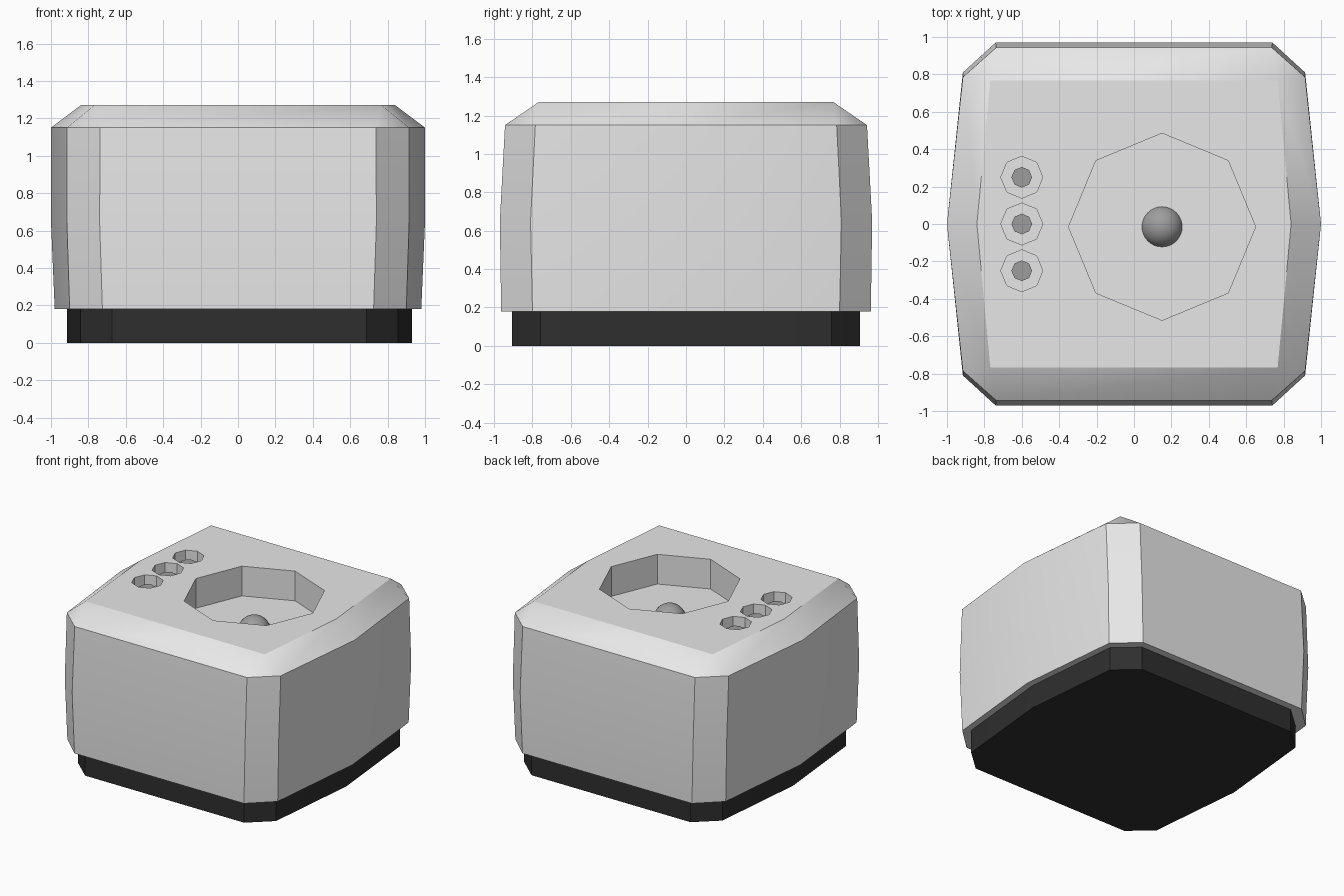
import bpy, bmesh, math

if "Cube" in bpy.data.objects:
    bpy.data.objects.remove(bpy.data.objects["Cube"])


def material(name, v):
    m = bpy.data.materials.new(name)
    m.diffuse_color = (v, v, v, 1)
    m.use_nodes = True
    m.node_tree.nodes["Principled BSDF"].inputs["Base Color"].default_value = m.diffuse_color
    return m


SHELL = material("light grey", 0.8)
BASE = material("near black", 0.028)
KNOB = material("mid grey", 0.34)


def make_object(name, bm, mat):
    bmesh.ops.remove_doubles(bm, verts=bm.verts, dist=1e-5)
    bmesh.ops.recalc_face_normals(bm, faces=bm.faces)
    me = bpy.data.meshes.new(name)
    bm.to_mesh(me)
    bm.free()
    me.materials.append(mat)
    ob = bpy.data.objects.new(name, me)
    bpy.context.collection.objects.link(ob)
    return ob


def smooth(ob, degrees=30):
    bpy.ops.object.select_all(action='DESELECT')
    ob.select_set(True)
    bpy.context.view_layer.objects.active = ob
    bpy.ops.object.shade_smooth_by_angle(angle=math.radians(degrees))


def outline(mid, side, front):
    """Ten-sided plan: bulged sides (mid), chamfered corners (side, front)."""
    (sx, sy), (fx, fy) = side, front
    return [(mid, 0), (sx, sy), (fx, fy), (-fx, fy), (-sx, sy),
            (-mid, 0), (-sx, -sy), (-fx, -fy), (fx, -fy), (sx, -sy)]


def loft(name, rings, mat, dx=0.0):
    bm = bmesh.new()
    loops = [[bm.verts.new((x + dx, y, z)) for x, y in outline(*plan)]
             for z, plan in rings]
    for a, b in zip(loops, loops[1:]):
        for i in range(len(a)):
            j = (i + 1) % len(a)
            bm.faces.new((a[i], a[j], b[j], b[i]))
    bm.faces.new(loops[0][::-1])
    bm.faces.new(loops[-1])
    return make_object(name, bm, mat)


def add_prism(bm, x, y, r, z0, z1, n=8):
    ring = [(x + r * math.cos(2 * math.pi * i / n),
             y + r * math.sin(2 * math.pi * i / n)) for i in range(n)]
    lo = [bm.verts.new((px, py, z0)) for px, py in ring]
    hi = [bm.verts.new((px, py, z1)) for px, py in ring]
    for i in range(n):
        j = (i + 1) % n
        bm.faces.new((lo[i], lo[j], hi[j], hi[i]))
    bm.faces.new(lo[::-1])
    bm.faces.new(hi)


TOP = 1.27
FLOOR = 1.04
CENTRE = (0.15, -0.015)
SOCKETS = [(-0.6, y) for y in (-0.25, 0.0, 0.25)]

# Main shell with chamfered top (the corner narrows to a point at the top)
shell = loft("shell", [
    (0.18, (0.98, (0.90, 0.80), (0.725, 0.963))),
    (0.65, (1.00, (0.915, 0.81), (0.74, 0.97))),
    (1.15, (1.00, (0.915, 0.785), (0.737, 0.943))),
    (TOP, (0.84, (0.768, 0.768), (0.768, 0.768))),
], SHELL)

# Octagonal dish and three small sockets cut into the top
bm = bmesh.new()
add_prism(bm, *CENTRE, 0.5, FLOOR, TOP + 0.2)
for x, y in SOCKETS:
    add_prism(bm, x, y, 0.112, 1.19, TOP + 0.2)
cutter = make_object("recess_cutter", bm, SHELL)
cutter.hide_render = True
mod = shell.modifiers.new("recesses", 'BOOLEAN')
mod.operation = 'DIFFERENCE'
mod.solver = 'EXACT'
mod.object = cutter
bpy.context.view_layer.objects.active = shell
bpy.ops.object.modifier_apply(modifier=mod.name)
bpy.data.objects.remove(cutter)
smooth(shell)

# Dark inset base
base = loft("base", [(z, (0.922, (0.848, 0.757), (0.68, 0.907)))
                     for z in (0.0, 0.18)], BASE, dx=0.007)
smooth(base)

# Pegs in the sockets
for i, (x, y) in enumerate(SOCKETS):
    bm = bmesh.new()
    add_prism(bm, x, y, 0.055, 1.19, 1.225)
    make_object(f"peg_{i + 1}", bm, KNOB)

# Ball sunk in the dish floor
bm = bmesh.new()
bmesh.ops.create_uvsphere(bm, u_segments=32, v_segments=16, radius=0.115)
ball = make_object("ball", bm, KNOB)
ball.location = (*CENTRE, 1.0)
smooth(ball)
